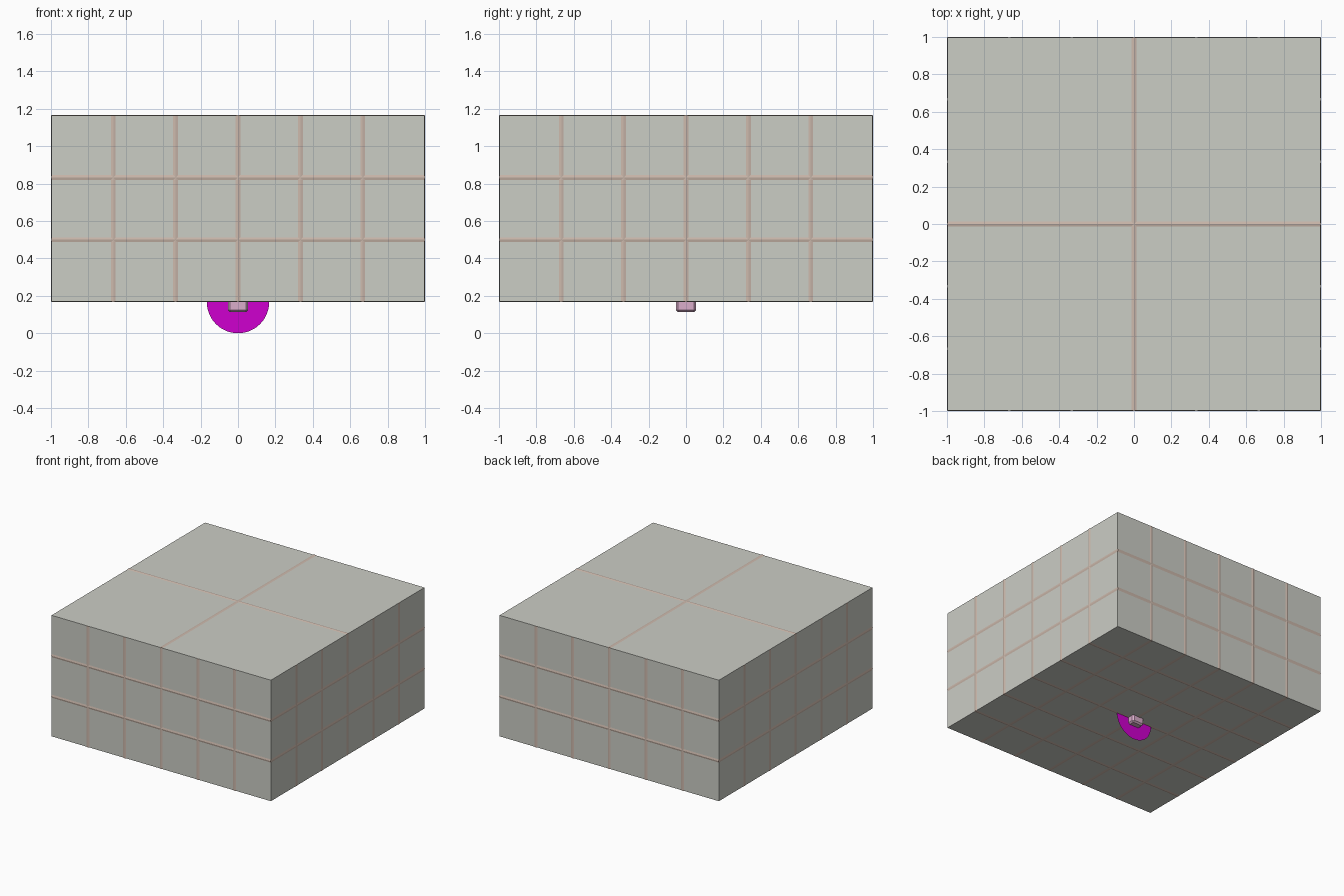
import bpy, bmesh
from mathutils import Vector

if "Cube" in bpy.data.objects:
    bpy.data.objects.remove(bpy.data.objects["Cube"])

H = 0.997             # half width of the body, the seam trim reaches 1.0
Z0, Z1 = 0.170, 1.164  # body bottom and top
RISE, HALF = 0.003, 0.013


def material(name, color):
    m = bpy.data.materials.new(name)
    m.diffuse_color = (*color, 1)
    m.use_nodes = True
    m.node_tree.nodes["Principled BSDF"].inputs["Base Color"].default_value = m.diffuse_color
    return m


def finish(bm, name, mat):
    bmesh.ops.recalc_face_normals(bm, faces=bm.faces)
    me = bpy.data.meshes.new(name)
    bm.to_mesh(me)
    bm.free()
    ob = bpy.data.objects.new(name, me)
    me.materials.append(mat)
    bpy.context.collection.objects.link(ob)
    return ob


def box(name, size, center, mat):
    bm = bmesh.new()
    bmesh.ops.create_cube(bm, size=1)
    bmesh.ops.scale(bm, vec=size, verts=bm.verts)
    bmesh.ops.translate(bm, vec=center, verts=bm.verts)
    return finish(bm, name, mat)


def ridge(bm, p, q, normal):
    """Low triangular strip from p to q, rising along the normal."""
    p, q, n = Vector(p), Vector(q), Vector(normal)
    side = (q - p).normalized().cross(n) * HALF
    offsets = (-side, n * RISE, side)
    a = [bm.verts.new(p + o) for o in offsets]
    b = [bm.verts.new(q + o) for o in offsets]
    for i in range(3):
        j = (i + 1) % 3
        bm.faces.new((a[i], a[j], b[j], b[i]))
    bm.faces.new(a)
    bm.faces.new(b[::-1])


stone = material("stone", (0.60, 0.61, 0.56))
trim = material("seam", (0.60, 0.48, 0.41))
pink = material("pink", (0.70, 0.42, 0.60))
magenta = material("magenta", (0.62, 0.0, 0.62))

# Tiled block
box("block", (2 * H, 2 * H, Z1 - Z0), (0, 0, (Z0 + Z1) / 2), stone)

# Seams on the four walls
cols = [i / 3 for i in range(-2, 3)]
bm = bmesh.new()
for s in (-1, 1):
    for c in cols:
        ridge(bm, (c, s * H, Z0), (c, s * H, Z1), (0, s, 0))
        ridge(bm, (s * H, c, Z0), (s * H, c, Z1), (s, 0, 0))
    for z in (0.5, 0.8333):
        ridge(bm, (-H, s * H, z), (H, s * H, z), (0, s, 0))
        ridge(bm, (s * H, -H, z), (s * H, H, z), (s, 0, 0))
finish(bm, "wall_seams", trim)

# Seams on the top (two by two) and the underside (six by six)
for name, lines, z, n in (("top_seams", [0], Z1, 1), ("floor_seams", cols, Z0, -1)):
    bm = bmesh.new()
    for c in lines:
        ridge(bm, (c, -H, z), (c, H, z), (0, 0, n))
        ridge(bm, (-H, c, z), (H, c, z), (0, 0, n))
    finish(bm, name, trim)

# Small bevelled cube under the floor
cube = box("small_cube", (0.108, 0.108, 0.108), (0, 0, 0.1667), pink)
bev = cube.modifiers.new("bevel", 'BEVEL')
bev.width = 0.012
bev.segments = 1

# Flat upright disc through the cube
bpy.ops.mesh.primitive_circle_add(vertices=48, radius=1 / 6, fill_type='NGON',
                                  location=(0, 0, 1 / 6), rotation=(1.5707963, 0, 0))
disc = bpy.context.object
disc.name = "disc"
disc.data.materials.append(magenta)
